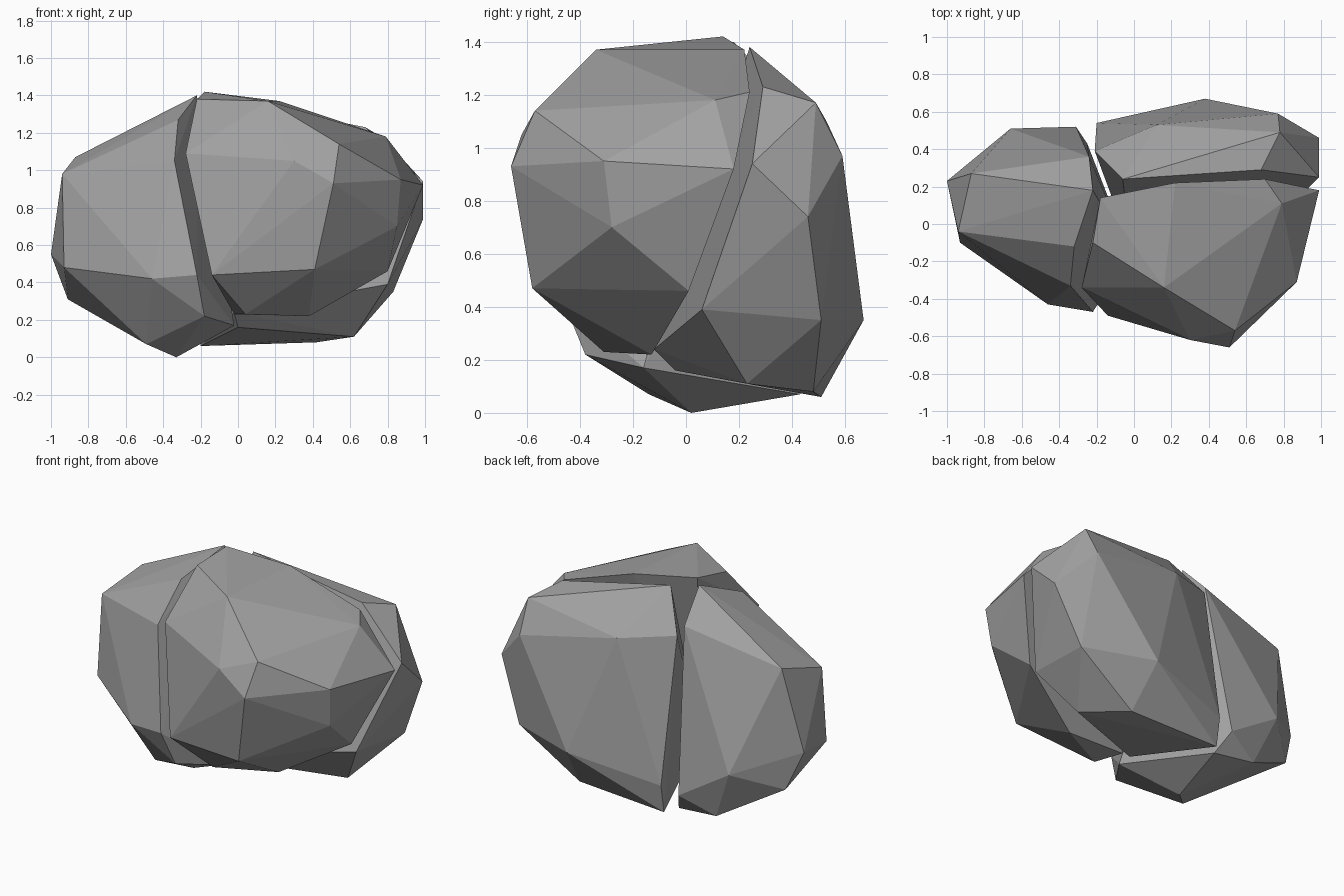
import bpy
import bmesh
from mathutils import Vector

old_cube = bpy.data.objects.get("Cube")
if old_cube:
    bpy.data.objects.remove(old_cube, do_unlink=True)

# One plain stone colour
stone = bpy.data.materials.new("stone grey")
stone.use_nodes = True
stone_colour = (0.36, 0.36, 0.36, 1)
stone.diffuse_color = stone_colour
shader = stone.node_tree.nodes["Principled BSDF"]
shader.inputs["Base Color"].default_value = stone_colour
shader.inputs["Roughness"].default_value = 0.9


def rock_chunk(name, *outlines):
    """Wrap a faceted convex stone around its corner outlines (in hundredths)."""
    bm = bmesh.new()
    for outline in outlines:
        for corner in outline:
            bm.verts.new(Vector(corner) / 100)
    hull = bmesh.ops.convex_hull(bm, input=bm.verts)
    leftovers = [v for v in hull["geom_interior"] if isinstance(v, bmesh.types.BMVert)]
    bmesh.ops.delete(bm, geom=leftovers, context="VERTS")
    bmesh.ops.recalc_face_normals(bm, faces=bm.faces)
    mesh = bpy.data.meshes.new(name)
    bm.to_mesh(mesh)
    bm.free()
    mesh.materials.append(stone)
    chunk = bpy.data.objects.new(name, mesh)
    bpy.context.collection.objects.link(chunk)
    return chunk


# Side chunk: split face, then weathered outer side, then underside
side_split = [(-22, 18, 140), (-32, -12, 127), (-34, -33, 105), (-22, -47, 44),
              (-18, -38, 22), (-2, -16, 17), (-25, 43, 7), (-31, 52, 20), (-24, 36, 121)]
side_outer = [(-87, 27, 107), (-94, -4, 98), (-100, 23, 55), (-93, -10, 48),
              (-91, 29, 31), (-46, -43, 42), (-66, 51, 42)]
side_base = [(-33, 2, 0), (-49, -14, 7), (-53, 45, 10)]
rock_chunk("side_rock_chunk", side_split, side_outer, side_base)

# Front chunk: crown, then bulging front, then underside
front_crown = [(-18, 14, 142), (-22, -10, 138), (16, -34, 137), (22, 22, 137),
               (70, 24, 121), (79, 11, 118), (99, 18, 92)]
front_bulge = [(54, -57, 114), (51, -66, 93), (30, -62, 105), (87, -31, 95),
               (85, -28, 70), (-28, -34, 109), (-14, -49, 44), (41, -58, 47)]
front_base = [(80, 1, 46), (38, -13, 22), (4, -31, 23), (-2, -13, 23)]
rock_chunk("front_rock_chunk", front_crown, front_bulge, front_base)

# Back chunk: crown, then outer back, then underside
back_crown = [(-6, 24, 138), (68, 29, 123), (78, 49, 117), (-21, 39, 115), (12, 53, 110)]
back_outer = [(77, 59, 97), (99, 46, 74), (99, 25, 94), (83, 51, 35), (38, 67, 35), (-20, 54, 24)]
back_base = [(42, 48, 8), (-20, 51, 6), (62, 23, 11), (80, 6, 39), (0, -4, 16), (-2, -12, 24)]
rock_chunk("back_rock_chunk", back_crown, back_outer, back_base)
